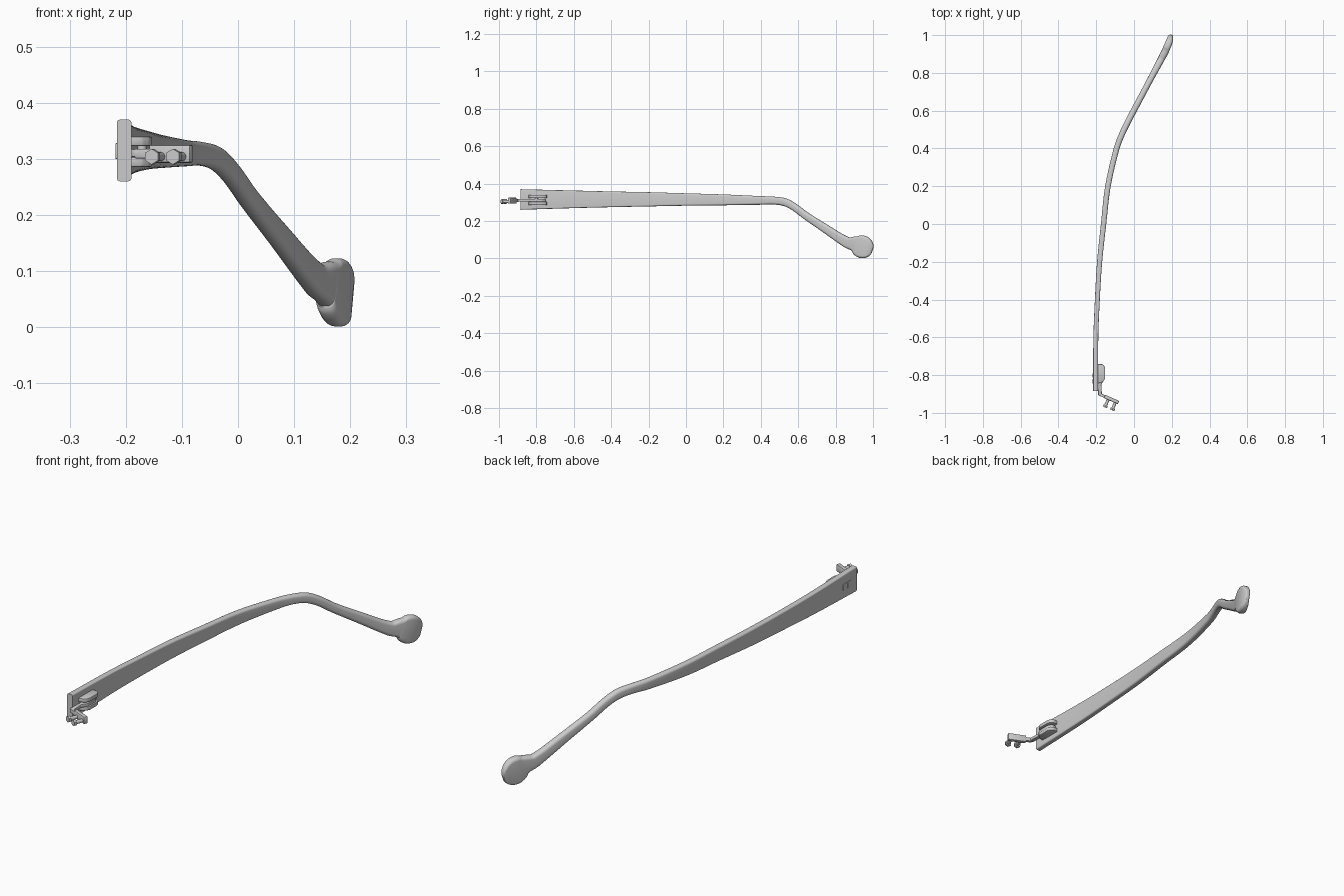
import bpy, bmesh, math
from mathutils import Vector

if "Cube" in bpy.data.objects:
    bpy.data.objects.remove(bpy.data.objects["Cube"])

grey = bpy.data.materials.new("light_grey")
grey.diffuse_color = (0.6, 0.6, 0.6, 1)
grey.use_nodes = True
grey.node_tree.nodes["Principled BSDF"].inputs["Base Color"].default_value = grey.diffuse_color


def finish(bm, name, angle=35):
    bmesh.ops.recalc_face_normals(bm, faces=bm.faces[:])
    me = bpy.data.meshes.new(name)
    bm.to_mesh(me)
    bm.free()
    ob = bpy.data.objects.new(name, me)
    bpy.context.collection.objects.link(ob)
    me.materials.append(grey)
    bpy.ops.object.select_all(action='DESELECT')
    ob.select_set(True)
    bpy.context.view_layer.objects.active = ob
    bpy.ops.object.shade_smooth_by_angle(angle=math.radians(angle))
    return ob


def slab(name, pts, z0, z1, bevel=0.003):
    """Horizontal plate with outline pts (x, y)."""
    bm = bmesh.new()
    f = bm.faces.new([bm.verts.new((x, y, z0)) for x, y in pts])
    ex = bmesh.ops.extrude_face_region(bm, geom=[f])
    for v in ex['geom']:
        if isinstance(v, bmesh.types.BMVert):
            v.co.z = z1
    if bevel:
        bmesh.ops.bevel(bm, geom=bm.edges[:], offset=bevel, segments=2,
                        affect='EDGES', profile=0.5, clamp_overlap=True)
    return finish(bm, name)


def rod(name, a, b, radius, sides):
    a, b = Vector(a), Vector(b)
    bm = bmesh.new()
    bmesh.ops.create_cone(bm, cap_ends=True, segments=sides, radius1=radius,
                          radius2=radius, depth=(b - a).length)
    rot = (b - a).to_track_quat('Z', 'Y').to_matrix()
    for v in bm.verts:
        v.co = rot @ v.co + (a + b) / 2
    return finish(bm, name)


# Temple arm stations: y, z, x, half height, half thickness, corner radius
stations = [
    (-0.885, .315, -.203, .055, .013, .006),
    (-0.60, .316, -.202, .047, .013, .006),
    (-0.40, .316, -.194, .042, .013, .007),
    (-0.20, .316, -.182, .038, .0135, .008),
    (0.00, .315, -.161, .033, .014, .009),
    (0.20, .313, -.138, .029, .0145, .010),
    (0.40, .310, -.092, .023, .015, .012),
    (0.47, .309, -.066, .021, .0155, .013),
    (0.53, .300, -.038, .021, .016, .014),
    (0.58, .274, -.012, .020, .016, .014),
    (0.64, .229, .020, .020, .016, .014),
    (0.74, .163, .073, .023, .016, .014),
    (0.86, .086, .137, .029, .018, .014),
]
# Round paddle at the tail end
for t, x, ht in ((-.045, .158, .019), (-.03, .165, .019), (-.01, .173, .019),
                 (.01, .181, .018), (.03, .188, .016), (.045, .192, .013),
                 (.053, .194, .010), (.058, .195, .006)):
    hh = math.sqrt(.0605 ** 2 - t * t)
    stations.append((.942 + .94 * t, .062 - .34 * t, x, hh, ht, ht * .8))


def slope(i, k):
    a, b = stations[max(i - 1, 0)], stations[min(i + 1, len(stations) - 1)]
    return (b[k] - a[k]) / (b[0] - a[0])


samples = []
for i in range(len(stations) - 1):
    a, b = stations[i], stations[i + 1]
    h = b[0] - a[0]
    for j in range(5):
        t = j / 5
        row = [a[0] + h * t]
        for k in range(1, 6):
            row.append((2*t**3 - 3*t*t + 1) * a[k] + (t**3 - 2*t*t + t) * h * slope(i, k)
                       + (3*t*t - 2*t**3) * b[k] + (t**3 - t*t) * h * slope(i + 1, k))
        samples.append(row)
samples.append(list(stations[-1]))

bm = bmesh.new()
rings = []
path = [Vector((s[2], s[0], s[1])) for s in samples]
for i, (s, p) in enumerate(zip(samples, path)):
    tan = (path[min(i + 1, len(path) - 1)] - path[max(i - 1, 0)]).normalized()
    side = tan.cross(Vector((0, 0, 1))).normalized()
    up = side.cross(tan)
    hh, ht = s[3], s[4]
    r = min(s[5], hh * .95, ht * .95)
    ring = []
    for q, (sx, sz) in enumerate(((1, 1), (-1, 1), (-1, -1), (1, -1))):
        for k in range(6):
            ang = math.pi / 2 * (q + k / 5)
            u = sx * (ht - r) + r * math.cos(ang)
            w = sz * (hh - r) + r * math.sin(ang)
            ring.append(bm.verts.new(p + side * u + up * w))
    rings.append(ring)
n = len(rings[0])
for a, b in zip(rings, rings[1:]):
    for k in range(n):
        bm.faces.new((a[k], a[(k + 1) % n], b[(k + 1) % n], b[k]))
bm.faces.new(rings[0])
bm.faces.new(rings[-1])
finish(bm, "temple_arm", 40)

# Hinge leaves on the inner face, upper and lower
leaf = [(-.196, -.845), (-.170, -.838), (-.158, -.828), (-.153, -.812),
        (-.153, -.765), (-.158, -.750), (-.170, -.742), (-.196, -.742)]
for name, z0 in (("upper_hinge_leaf", .323), ("lower_hinge_leaf", .286)):
    slab(name, leaf, z0, z0 + .017)

# Middle hinge tongue running forward to the bent bracket
slab("hinge_tongue", [(-.190, -.905), (-.178, -.912), (-.170, -.900), (-.173, -.850),
                      (-.158, -.825), (-.157, -.770), (-.168, -.750), (-.188, -.750),
                      (-.188, -.830)], .303, .318)
rod("hinge_screw", (-.171, -.800, .288), (-.171, -.800, .338), .008, 16)

# Angled bracket
d = Vector((.92, -.38, 0)).normalized()     # along the bracket
f = Vector((-d.y, d.x, 0)) * -1             # forward, out of the bracket
c0 = Vector((-.182, -.902, 0))
c1 = Vector((-.082, -.945, 0))


def strip(a, b, half):
    return [tuple((p + f * s * half)[:2]) for p, s in ((a, 1), (b, 1), (b, -1), (a, -1))]


slab("bracket_neck", strip(c0, c0 + d * .05, .007), .301, .318, .002)
slab("bracket_plate", strip(c0 + d * .028, c1, .009), .293, .325, .004)

# Two hex-headed pins
for name, t in (("inner_pin", .052), ("outer_pin", .093)):
    base = c0 + d * t + Vector((0, 0, .304))
    rod(name + "_stem", base, base + f * .05, .008, 16)
    rod(name + "_head", base + f * .042, base + f * .053, .014, 6)

# Small fixing plates on the outer face
for name, y in (("front_fixing_plate", -.832), ("rear_fixing_plate", -.802)):
    slab(name, [(-.2185, y - .012), (-.214, y - .012), (-.214, y + .012), (-.2185, y + .012)],
         .300, .328, .001)
